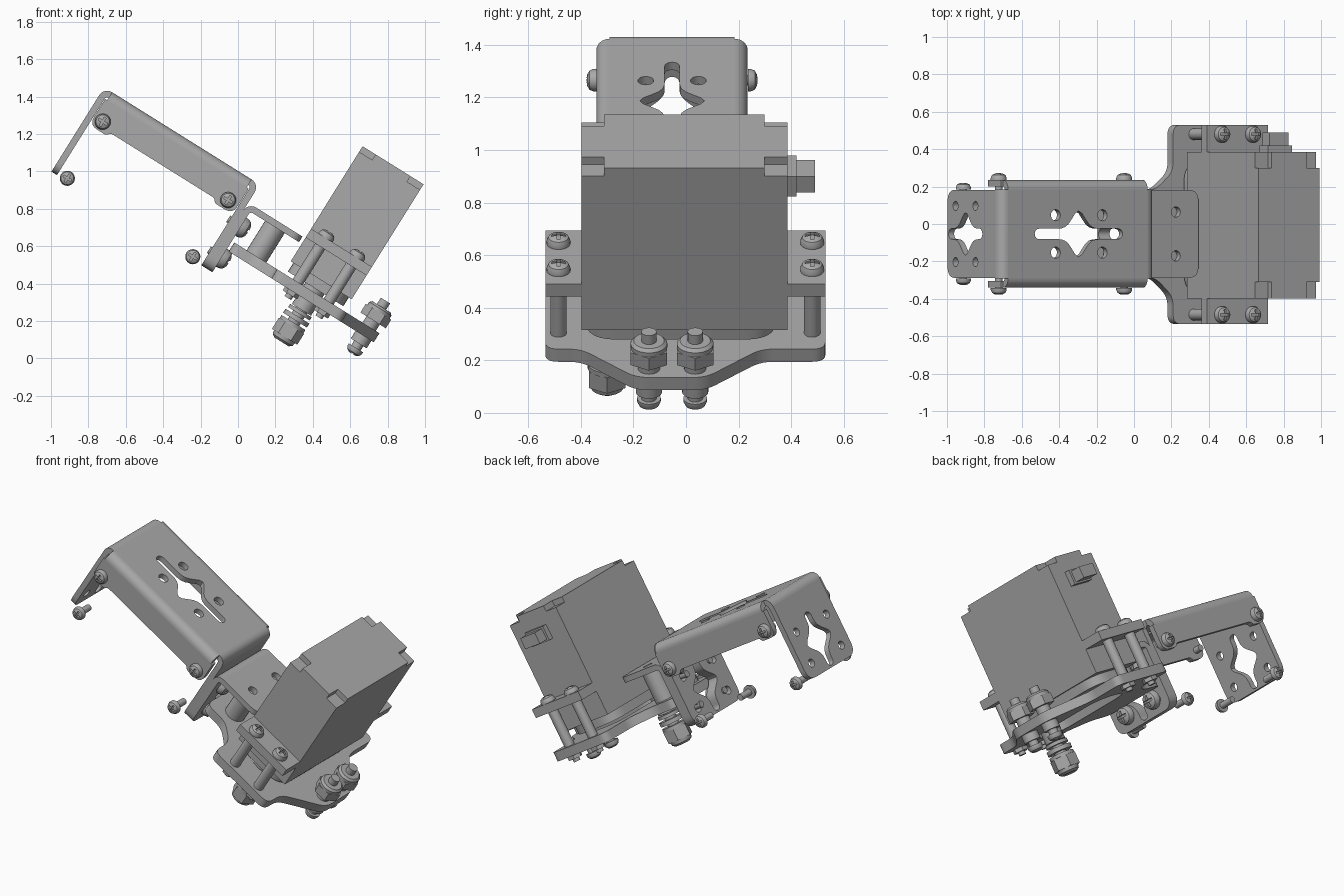
import bpy, bmesh
from math import sin, cos, pi, radians, exp, sqrt
from mathutils import Matrix, Vector

cube = bpy.data.objects.get("Cube")
if cube:
    bpy.data.objects.remove(cube)

grey = bpy.data.materials.new("plain grey")
grey.use_nodes = True
grey.diffuse_color = (0.4, 0.4, 0.4, 1)
grey.node_tree.nodes["Principled BSDF"].inputs["Base Color"].default_value = (0.4, 0.4, 0.4, 1)

# The whole assembly is built level, then tilted about y
TILT = Matrix.Rotation(radians(32), 4, 'Y')
C = -0.053           # centre line of the brackets
T = 0.035            # sheet metal thickness
parts = []


def frame(x, y, z):
    return Matrix((x, y, z)).transposed().to_4x4()


FLAT = Matrix.Identity(4)                          # outline in length, width
END = frame((0, 1, 0), (0, 0, 1), (1, 0, 0))       # outline in width, height
SIDE = frame((1, 0, 0), (0, 0, 1), (0, -1, 0))     # outline in length, height


def add(name, mesh, matrix):
    ob = bpy.data.objects.new(name, mesh)
    bpy.context.collection.objects.link(ob)
    ob.matrix_world = TILT @ matrix
    if not mesh.materials:
        mesh.materials.append(grey)
    parts.append(ob)
    return ob


def evaluated(ob):
    dg = bpy.context.evaluated_depsgraph_get()
    return bpy.data.meshes.new_from_object(ob.evaluated_get(dg))


def fillet(points, radius):
    """Round every corner of a closed outline."""
    pts, out = [Vector(p) for p in points], []
    for i, p in enumerate(pts):
        a, b = pts[i - 1] - p, pts[(i + 1) % len(pts)] - p
        r = min(radius, a.length * 0.49, b.length * 0.49)
        s, e = p + a.normalized() * r, p + b.normalized() * r
        for k in range(7):
            t = k / 6
            out.append(s * (1 - t) ** 2 + p * 2 * t * (1 - t) + e * t * t)
    return out


def rect(x0, x1, y0, y1, radius=0):
    pts = [(x0, y0), (x1, y0), (x1, y1), (x0, y1)]
    return fillet(pts, radius) if radius else pts


def circle(x, y, r, n=20):
    return [(x + r * cos(2 * pi * k / n), y + r * sin(2 * pi * k / n)) for k in range(n)]


def plus(x, y, hx, hy, cx, cy):
    """Rectangle with its four corners notched."""
    q = [(hx, cy), (cx, cy), (cx, hy)]
    pts = q + [(-a, b) for a, b in q[::-1]] + [(-a, -b) for a, b in q] + [(a, -b) for a, b in q[::-1]]
    return [(x + a, y + b) for a, b in pts]


def star_slot(x, y, half, swell, along_x=True):
    """Long slot swelling into a concave four pointed star."""
    r, n, up = 0.028, 40, []
    for k in range(n + 1):
        s = -half * cos(pi * k / n)
        end = max(0, abs(s) - half + r)
        up.append((s, sqrt(max(0, r * r - end * end)) + swell * exp(-(s / 0.055) ** 2)))
    pts = up + [(s, -h) for s, h in up[-2:0:-1]]
    return [(x + a, y + b) if along_x else (x + b, y + a) for a, b in pts]


def plate(name, outline, lo, hi, base=FLAT, holes=()):
    """Flat outline with holes, given thickness between lo and hi."""
    cu = bpy.data.curves.new(name, 'CURVE')
    cu.dimensions, cu.fill_mode, cu.extrude = '2D', 'BOTH', (hi - lo) / 2
    for loop in [outline, *holes]:
        sp = cu.splines.new('POLY')
        sp.points.add(len(loop) - 1)
        for pt, co in zip(sp.points, loop):
            pt.co = (co[0], co[1], 0, 1)
        sp.use_cyclic_u = True
    tmp = bpy.data.objects.new(name, cu)
    bpy.context.collection.objects.link(tmp)
    mesh = evaluated(tmp)
    bpy.data.objects.remove(tmp)
    return add(name, mesh, base @ Matrix.Translation((0, 0, (lo + hi) / 2)))


def bend(name, x, y, start, lo, hi, base, radius=0.05):
    """Quarter turn of folded sheet."""
    arc = [start + pi / 2 * k / 8 for k in range(9)]
    pts = [(x + radius * cos(a), y + radius * sin(a)) for a in arc]
    pts += [(x + (radius - T) * cos(a), y + (radius - T) * sin(a)) for a in arc[::-1]]
    plate(name, pts, lo, hi, base)


def lathe(name, profile, pos, axis=(0, 0, 1), n=24):
    """Turned part from (radius, height) pairs; n=6 gives a hex nut."""
    bm = bmesh.new()
    rings = [[bm.verts.new((*p, h)) for p in circle(0, 0, r, n)] for r, h in profile]
    for a, b in zip(rings, rings[1:]):
        for k in range(n):
            j = (k + 1) % n
            bm.faces.new((a[k], a[j], b[j], b[k]))
    bm.faces.new(rings[0][::-1])
    bm.faces.new(rings[-1])
    bmesh.ops.recalc_face_normals(bm, faces=bm.faces)
    mesh = bpy.data.meshes.new(name)
    bm.to_mesh(mesh)
    bm.free()
    turn = Vector(axis).to_track_quat('Z', 'Y').to_matrix().to_4x4()
    return add(name, mesh, Matrix.Translation(pos) @ turn)


def rod(name, r, u, y, lo, hi, n=24):
    lathe(name, [(r, lo), (r, hi)], (u, y, 0), n=n)


# Cross recessed screw head, shared by all screws
master = lathe("screw_head", [(0.045, 0), (0.045, 0.012), (0.038, 0.028), (0.022, 0.037), (0.008, 0.039)], (0, 0, 0))
cutter = plate("cross_cutter", plus(0, 0, 0.027, 0.027, 0.006, 0.006), 0.02, 0.06)
cutter.hide_render = True
mod = master.modifiers.new("recess", 'BOOLEAN')
mod.object, mod.operation, mod.solver = cutter, 'DIFFERENCE', 'EXACT'
bpy.context.view_layer.update()
head_mesh = evaluated(master)
for ob in (master, cutter):
    parts.remove(ob)
    bpy.data.objects.remove(ob)


def screw(name, pos, axis, length, r=0.02, size=1):
    turn = Vector(axis).to_track_quat('Z', 'Y').to_matrix().to_4x4()
    add(name + "_head", head_mesh, Matrix.Translation(pos) @ turn @ Matrix.Scale(size, 4))
    lathe(name + "_shaft", [(r, -length), (r, 0.004)], pos, axis, 16)


def flange(name, lo, hi, top):
    holes = [circle(C + s * 0.15, w, 0.025) for s in (-1, 1) for w in (0.4, 0.6)]
    holes.append(star_slot(C, 0.5, 0.17, 0.085, False))
    h = 0.235
    pts = fillet([(C - h, 0.318), (C + h, 0.318)] + [(C + h, top), (C - h, top)], 0.07)
    pts = pts[:14] + [(C + h, top), (C - h, top)]
    plate(name, pts, lo, hi, END, holes)


# Long channel: pierced top, folded edges, side walls and end flanges
L, R, HALF = -1.325, -0.445, 0.2375
holes = [circle(u, C + s * 0.1, 0.03) for u in (-1.025, -0.73) for s in (-1, 1)]
holes.append(star_slot(-0.88, C, 0.277, 0.095))
plate("channel_top", rect(L, R, C - HALF, C + HALF), 0.815, 0.85, FLAT, holes)
wall = [(L - 0.012, 0.8), (L - 0.012, 0.638), (-1.23, 0.638), (-1.215, 0.66),
        (-0.56, 0.66), (-0.545, 0.638), (R + 0.012, 0.638), (R + 0.012, 0.8)]
wall = [wall[0]] + fillet(wall, 0.05)[7:-7] + [wall[-1]]
for s, side in ((-1, "right"), (1, "left")):
    y = -(C + s * (HALF + 0.0325))
    plate("channel_wall_" + side, wall, y - T / 2, y + T / 2, SIDE)
    bend("channel_fold_" + side, C + s * HALF, 0.8, 0 if s > 0 else pi / 2, L, R, END)
bend("channel_bend_far", L, 0.8, pi / 2, -C - HALF, -C + HALF, SIDE)
bend("channel_bend_near", R, 0.8, 0, -C - HALF, -C + HALF, SIDE)
flange("channel_flange_far", L - 0.05, L - 0.05 + T, 0.8)
flange("channel_flange_near", R + 0.05 - T, R + 0.05, 0.8)

# Side screws in the walls and the loose ones below them
for s in (-1, 1):
    for u in (-1.284, -0.493):
        screw("wall_screw", (u, C + s * 0.288, 0.69), (0, s, 0), 0.08, size=0.95)
        screw("loose_screw", (u, C + s * 0.238, 0.333), (0, s, 0), 0.09, size=0.9)

# Angle bracket bolted to the channel
plate("bracket_top", rect(-0.345, -0.053, C - 0.235, C + 0.235, 0.06)[7:21]
      + [(-0.345, C + 0.235), (-0.345, C - 0.235)], 0.7, 0.735, FLAT,
      [circle(-0.195, C + s * 0.117, 0.028) for s in (-1, 1)])
bend("bracket_bend", -0.345, 0.685, pi / 2, -C - 0.235, -C + 0.235, SIDE)
flange("bracket_flange", -0.395, -0.36, 0.685)
for s in (-1, 1):
    rod("bracket_spacer", 0.062, -0.205, C + s * 0.117, 0.515, 0.7)
    for w in (0.41, 0.605):
        screw("bracket_screw", (-0.36, C + s * 0.117, w), (1, 0, 0), 0.08, size=1.25)

# Base plate with an opening under the motor
edge = [(-0.345, -0.285), (-0.19, -0.285), (-0.075, -0.39), (-0.075, -0.535),
        (0.366, -0.535), (0.366, -0.4), (0.57, -0.19), (0.57, 0.075), (0.366, 0.285),
        (0.366, 0.53), (-0.075, 0.53), (-0.075, 0.28), (-0.19, 0.18), (-0.345, 0.18)]
plate("base_plate", fillet(edge, 0.05), 0.458, 0.515, FLAT, [rect(0.02, 0.29, -0.37, 0.27, 0.13)])

# Servo motor: case, notched lid, lower cover, mounting ears, cable socket
MID, Y0 = 0.156, -0.006
plate("motor_case", rect(-0.036, 0.348, -0.398, 0.386), 0.59, 1.28)
plate("motor_lid", plus(MID, Y0, 0.192, 0.392, 0.11, 0.305), 1.28, 1.315)
plate("motor_lower_cover", rect(-0.02, 0.33, -0.38, 0.34, 0.12), 0.535, 0.59)
plate("motor_ears", rect(-0.036, 0.348, -0.535, 0.53), 0.74, 0.795)
plate("socket_base", rect(0.09, 0.24, 1.12, 1.21), -0.42, -0.38, SIDE)
plate("socket_plug", rect(0.105, 0.225, 1.13, 1.2), -0.49, -0.42, SIDE)
for y in (-0.485, 0.48):
    for u in (0.055, 0.25):
        screw("ear_screw", (u, y, 0.795), (0, 0, 1), 0.38, 0.021)
        rod("ear_standoff", 0.031, u, y, 0.515, 0.74)
        rod("ear_nut", 0.045, u, y, 0.435, 0.458, 6)

# Output shaft with washers and a domed hex nut
Y1 = -0.3
rod("output_hub", 0.06, 0.15, Y1, 0.4, 0.54)
rod("output_shaft", 0.036, 0.15, Y1, 0.22, 0.45)
for lo, hi, r in ((0.375, 0.395, 0.068), (0.335, 0.36, 0.075), (0.3, 0.32, 0.075)):
    rod("output_washer", r, 0.15, Y1, lo, hi)
rod("output_nut", 0.08, 0.15, Y1, 0.23, 0.3, 6)
lathe("output_cap", [(0.045, 0.198), (0.062, 0.21), (0.066, 0.23)], (0.15, Y1, 0))

# Pair of adjusting bolts at the front of the base plate
for s in (-1, 1):
    y = C + s * 0.088
    screw("adjust_bolt", (0.505, y, 0.382), (0, 0, -1), 0.298, 0.029)
    rod("adjust_collar", 0.05, 0.505, y, 0.41, 0.458)
    rod("adjust_foot", 0.042, 0.505, y, 0.515, 0.56)
    rod("adjust_nut", 0.08, 0.505, y, 0.555, 0.61, 6)
    lathe("adjust_washer", [(0.07, 0.61), (0.07, 0.628), (0.058, 0.64)], (0.505, y, 0))

# Smooth round surfaces, keep edges crisp
bpy.ops.object.select_all(action='DESELECT')
for ob in parts:
    ob.select_set(True)
bpy.context.view_layer.objects.active = parts[0]
bpy.ops.object.shade_smooth_by_angle(angle=radians(30))
